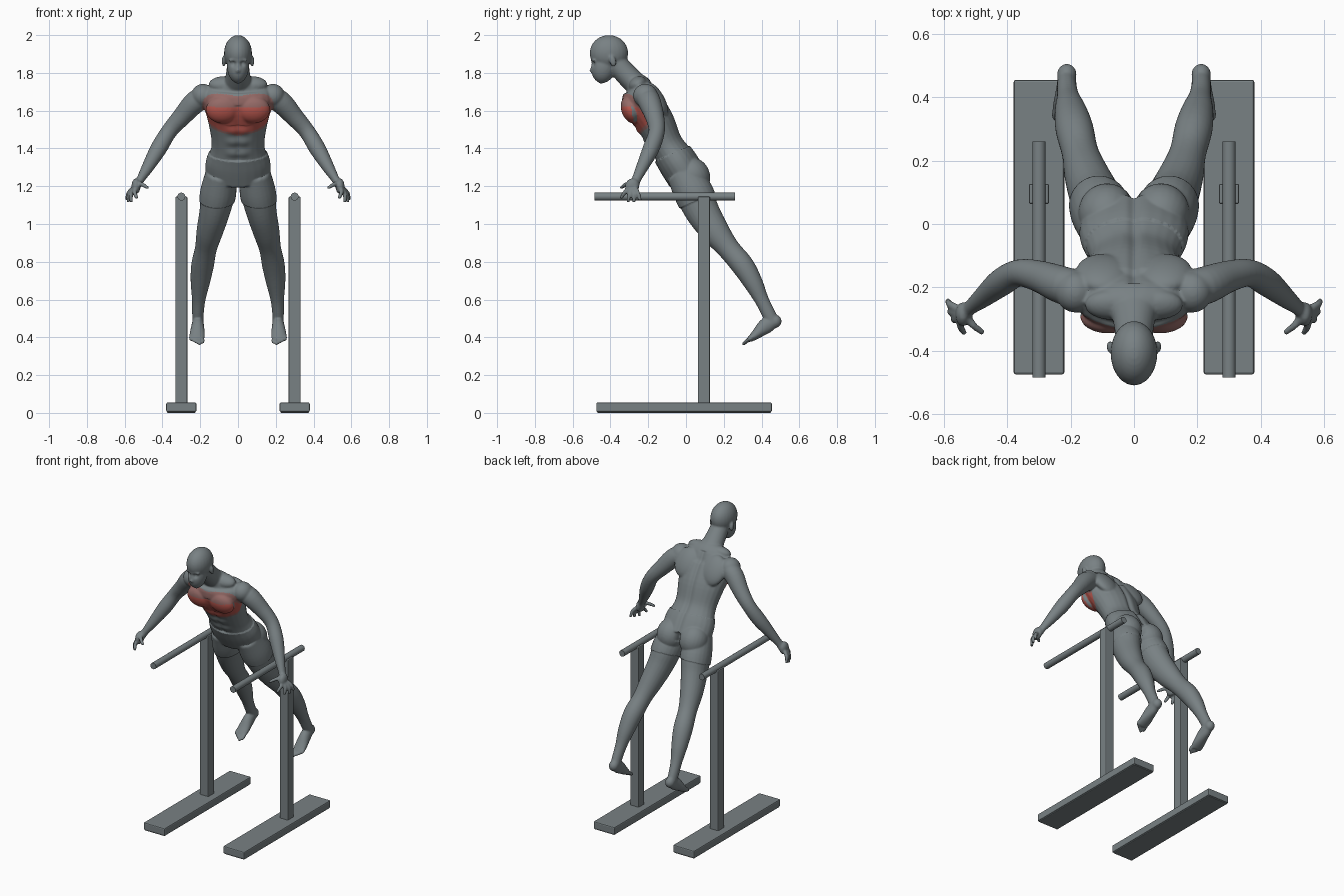
import bpy, bmesh, math
from mathutils import Vector, Matrix

cube = bpy.data.objects.get("Cube")
if cube:
    bpy.data.objects.remove(cube, do_unlink=True)


def material(name, colour):
    mat = bpy.data.materials.new(name)
    mat.use_nodes = True
    mat.diffuse_color = (*colour, 1)
    mat.node_tree.nodes["Principled BSDF"].inputs["Base Color"].default_value = (*colour, 1)
    return mat


grey = material("slate grey", (.19, .22, .23))
red = material("muscle red", (.5, .1, .08))
dull_red = material("faded red", (.3, .145, .135))


def add_object(name, bm, *mats):
    mesh = bpy.data.meshes.new(name)
    bm.to_mesh(mesh)
    bm.free()
    obj = bpy.data.objects.new(name, mesh)
    bpy.context.collection.objects.link(obj)
    for mat in mats:
        mesh.materials.append(mat)
    return obj


def spline(points, steps=5):
    """Catmull-Rom resampling of tuples of any length."""
    pts = [Vector(p) for p in points]
    pts = [pts[0] * 2 - pts[1]] + pts + [pts[-1] * 2 - pts[-2]]
    out = []
    for a, b, c, d in zip(pts, pts[1:], pts[2:], pts[3:]):
        for i in range(steps):
            t = i / steps
            out.append((b * 2 + (c - a) * t + (a * 2 - b * 5 + c * 4 - d) * t * t
                        + (b * 3 - a - c * 3 + d) * t ** 3) / 2)
    return out + [pts[-2]]


def loft(bm, stations, sign=1, sides=24):
    """Closed tube through (x, y, z, half width, half depth) stations."""
    stations = spline(stations)
    centres = [Vector((s[0] * sign, s[1], s[2])) for s in stations]
    rings = []
    for i, (c, s) in enumerate(zip(centres, stations)):
        along = (centres[min(i + 1, len(centres) - 1)] - centres[max(i - 1, 0)]).normalized()
        back = along.cross(Vector((1, 0, 0))).normalized()
        side = back.cross(along)
        ring = []
        for k in range(sides):
            a = math.tau * k / sides
            ring.append(bm.verts.new(c + side * math.cos(a) * s[3] + back * math.sin(a) * s[4]))
        rings.append(ring)
    for r, q in zip(rings, rings[1:]):
        for k in range(sides):
            n = (k + 1) % sides
            bm.faces.new((r[k], r[n], q[n], q[k]))
    bm.faces.new(rings[0][::-1])
    bm.faces.new(rings[-1])


def blob(bm, centre, radii, tilt=0, sign=1):
    """Ellipsoid, tilted about the x axis in degrees."""
    x, y, z = centre
    m = (Matrix.Translation((x * sign, y, z)) @ Matrix.Rotation(math.radians(tilt), 4, "X")
         @ Matrix.Diagonal((*radii, 1)))
    bmesh.ops.create_uvsphere(bm, u_segments=24, v_segments=16, radius=1, matrix=m)


body = bmesh.new()

# Torso, neck and head
loft(body, [(0, -.285, 1.765, .07, .05), (0, -.25, 1.72, .16, .075), (0, -.235, 1.65, .185, .105),
            (0, -.165, 1.54, .158, .105), (0, -.105, 1.42, .14, .092), (0, -.045, 1.33, .165, .1),
            (0, .005, 1.25, .165, .1)])
loft(body, [(0, -.22, 1.7, .1, .06), (0, -.29, 1.765, .07, .06), (0, -.36, 1.84, .058, .058),
            (0, -.39, 1.88, .055, .06)])
blob(body, (0, -.408, 1.905), (.074, .102, .095))
blob(body, (0, -.435, 1.835), (.058, .066, .09), -12)
blob(body, (0, -.448, 1.768), (.028, .025, .025))
blob(body, (0, -.485, 1.865), (.05, .018, .014))
blob(body, (0, -.497, 1.812), (.013, .014, .012))
blob(body, (0, -.488, 1.835), (.009, .016, .03), -10)
blob(body, (0, -.482, 1.785), (.022, .011, .008))

for sign in (1, -1):
    # Ear, trapezius, chest, shoulder, shoulder blade and buttock
    blob(body, (.076, -.388, 1.862), (.01, .018, .03), 15, sign)
    blob(body, (.07, -.255, 1.74), (.085, .05, .04), 30, sign)
    blob(body, (.082, -.292, 1.605), (.088, .05, .075), 20, sign)
    blob(body, (.185, -.215, 1.68), (.062, .065, .062), 0, sign)
    blob(body, (.1, -.155, 1.66), (.085, .04, .1), 30, sign)
    blob(body, (.085, .035, 1.255), (.085, .085, .095), 30, sign)
    # Arm
    loft(body, [(.14, -.215, 1.685, .05, .055), (.22, -.195, 1.65, .06, .06),
                (.3, -.165, 1.565, .05, .05), (.365, -.155, 1.49, .043, .043),
                (.42, -.185, 1.4, .044, .044), (.475, -.23, 1.305, .033, .033),
                (.515, -.262, 1.238, .022, .025), (.53, -.275, 1.21, .022, .03)], sign)
    # Palm and fingers
    blob(body, (.54, -.285, 1.2), (.024, .038, .042), -15, sign)
    for knuckle, tip in (((.56, -.265, 1.185), (.588, -.242, 1.125)),
                         ((.56, -.28, 1.18), (.581, -.275, 1.115)),
                         ((.555, -.295, 1.18), (.565, -.307, 1.115)),
                         ((.545, -.305, 1.185), (.535, -.345, 1.135)),
                         ((.525, -.295, 1.215), (.475, -.345, 1.19))):
        a, b = Vector(knuckle), Vector(tip)
        bend = a.lerp(b, .5) + Vector((.007, 0, .006))
        loft(body, [(*a, .013, .013), (*bend, .012, .012), (*b, .009, .009)], sign, 10)
    # Leg
    loft(body, [(.09, -.02, 1.27, .075, .08), (.105, .04, 1.165, .09, .098),
                (.125, .09, 1.06, .08, .09), (.15, .155, .96, .07, .076),
                (.17, .225, .87, .058, .06), (.188, .3, .78, .06, .06),
                (.2, .355, .69, .051, .051), (.208, .4, .6, .036, .038),
                (.212, .435, .53, .031, .036), (.212, .455, .49, .03, .035)], sign)
    # Foot and toes
    blob(body, (.212, .472, .485), (.031, .034, .035), 0, sign)
    loft(body, [(.212, .475, .487, .028, .03), (.213, .425, .462, .033, .042),
                (.216, .37, .415, .041, .026), (.219, .335, .387, .04, .015)], sign)
    for i in range(5):
        reach = .01 * abs(i - 1)
        blob(body, (.188 + .0155 * i, .316 + reach, .375 + reach * .8),
             (.0095 if i else .012, .026, .011), 38, sign)

# Fuse the parts into one skin
draft = add_object("body_draft", body)
remesh = draft.modifiers.new("fuse", "REMESH")
remesh.mode, remesh.voxel_size = "VOXEL", .006
relax = draft.modifiers.new("relax", "SMOOTH")
relax.factor, relax.iterations = .5, 5
fused = bpy.data.meshes.new_from_object(
    draft.evaluated_get(bpy.context.evaluated_depsgraph_get()))
bpy.data.objects.remove(draft, do_unlink=True)

skin = bmesh.new()
skin.from_mesh(fused)
bpy.data.meshes.remove(fused)
down = Vector((0, .406, -.914))
WAIST, HEM = -1.282, -1.005
for level in (WAIST, HEM):
    bmesh.ops.bisect_plane(skin, geom=skin.verts[:] + skin.edges[:] + skin.faces[:],
                           plane_co=down * level, plane_no=down, dist=.001)
skin.normal_update()

# Raised shorts, spine and belly grooves, eye sockets and navel
dents = [((.027, -.497, 1.848), .014, .012), ((0, -.2, 1.37), .012, .012)]
moves = []
for v in skin.verts:
    level, x, offset = down.dot(v.co), abs(v.co.x), 0
    if x < .3 and WAIST - .0005 < level < HEM + .0005:
        offset += .006
    groove = math.exp(-(x / .016) ** 2)
    if v.normal.y > .3 and -1.68 < level < -1.1:
        offset -= .012 * groove
    if v.normal.y < -.3 and -1.62 < level < WAIST:
        offset -= .006 * groove
        if level > -1.5 and x < .09:
            offset += .003 * math.cos(level * 90) * math.exp(-(x / .06) ** 4)
    for centre, size, depth in dents:
        gap = (Vector((x, v.co.y, v.co.z)) - Vector(centre)).length
        offset -= depth * math.exp(-(gap / size) ** 2)
    moves.append((v, v.normal * offset))
for v, move in moves:
    v.co += move

# Highlighted chest muscles with a faded rim
for f in skin.faces:
    c = f.calc_center_median()
    f.smooth = True
    reach = abs(c.x / .19) ** 3 + abs((c.z - 1.57 - .2 * abs(c.x)) / .105) ** 3
    if c.y < -.2 and f.normal.y < .1 and reach < 1:
        f.material_index = 1 if reach < .75 and c.z < 1.62 else 2
add_object("athlete_body", skin, grey, red, dull_red)


def box(name, low, high, bevel):
    bm = bmesh.new()
    low, high = Vector(low), Vector(high)
    m = Matrix.Translation((low + high) / 2) @ Matrix.Diagonal((*(high - low), 1))
    bmesh.ops.create_cube(bm, size=1, matrix=m)
    bmesh.ops.bevel(bm, geom=bm.edges[:], offset=bevel, segments=2, profile=.5, affect="EDGES")
    return add_object(name, bm, grey)


# Pair of stands with base, post and rail
for side, sign in (("left", 1), ("right", -1)):
    x = .3 * sign
    box(side + "_base", (x - .08, -.475, .005), (x + .08, .455, .055), .007)
    box(side + "_foot_pad", (x - .075, -.47, 0), (x + .075, .45, .02), .004)
    box(side + "_post", (x - .032, .063, .04), (x + .032, .127, 1.145), .006)
    rail = bmesh.new()
    m = Matrix.Translation((x, -.112, 1.145)) @ Matrix.Rotation(math.pi / 2, 4, "X")
    bmesh.ops.create_cone(rail, cap_ends=True, segments=24, radius1=.021, radius2=.021,
                          depth=.745, matrix=m)
    obj = add_object(side + "_rail", rail, grey)
    bpy.ops.object.select_all(action="DESELECT")
    obj.select_set(True)
    bpy.context.view_layer.objects.active = obj
    bpy.ops.object.shade_smooth_by_angle()
